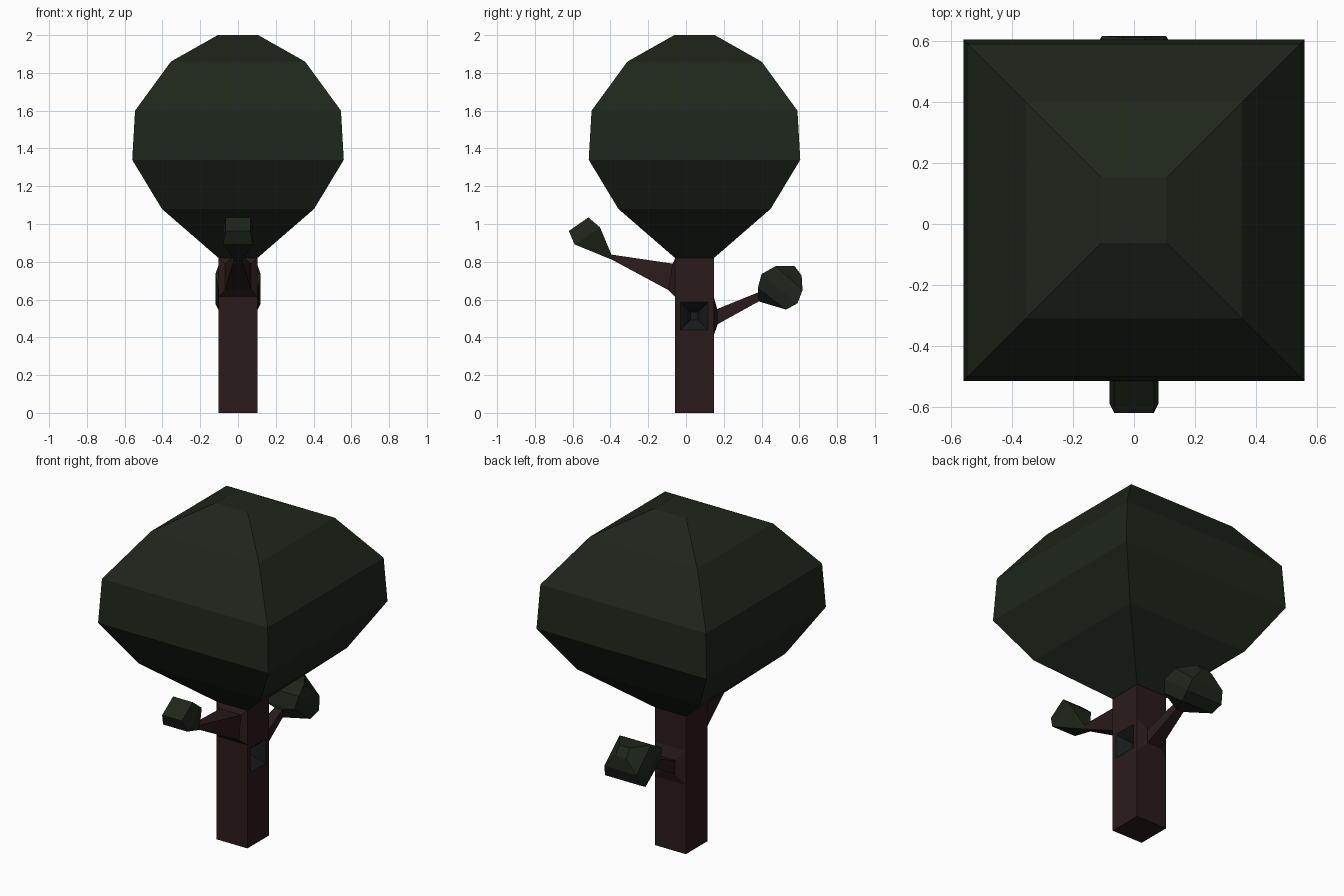
import bpy, bmesh

if "Cube" in bpy.data.objects:
    bpy.data.objects.remove(bpy.data.objects["Cube"])


def material(name, rgb):
    m = bpy.data.materials.new(name)
    m.diffuse_color = (*rgb, 1)
    m.use_nodes = True
    m.node_tree.nodes["Principled BSDF"].inputs["Base Color"].default_value = m.diffuse_color
    return m


bark = material("bark", (0.024, 0.011, 0.011))
leaf = material("leaf", (0.013, 0.019, 0.011))
dark = material("hollow_dark", (0.009, 0.011, 0.012))


def ring(a, b, half):
    """Square section: side-profile points a, b as (y, z), and half width in x."""
    return [(-half, *a), (half, *a), (half, *b), (-half, *b)]


def loft(name, rings, mat, start=True, end=True, skip=None, fix=True):
    bm = bmesh.new()
    vs = [[bm.verts.new(p) for p in r] for r in rings]
    for r0, r1 in zip(vs, vs[1:]):
        for i in range(4):
            if i != skip:
                j = (i + 1) % 4
                bm.faces.new((r0[i], r0[j], r1[j], r1[i]))
    if start:
        bm.faces.new(vs[0][::-1])
    if end:
        bm.faces.new(vs[-1])
    if fix:
        bmesh.ops.recalc_face_normals(bm, faces=bm.faces)
    me = bpy.data.meshes.new(name)
    bm.to_mesh(me)
    bm.free()
    me.materials.append(mat)
    ob = bpy.data.objects.new(name, me)
    bpy.context.collection.objects.link(ob)
    return ob


CY, T = 0.045, 0.102          # trunk centre in y, trunk half width


def level(z, h):
    return ring((CY - h, z), (CY + h, z), h)


# Trunk, right face left open for the hollow
loft("trunk", [level(0, T), level(0.82, T)], bark, skip=1, fix=False)


# Right trunk face with a recessed square hollow
def side(x, y0, y1, z0, z1):
    return [(x, y0, z0), (x, y1, z0), (x, y1, z1), (x, y0, z1)]


def hole(depth, h):
    return side(T - depth, 0.043 - h, 0.043 + h, 0.513 - h, 0.513 + h)


loft("trunk_right_face", [side(T, CY - T, CY + T, 0, 0.82), hole(0, 0.073)],
     bark, start=False, end=False, fix=False)
loft("trunk_hollow", [hole(0, 0.073), hole(0.03, 0.045), hole(0.07, 0.02)],
     dark, start=False, fix=False)

# Main crown
loft("crown", [level(z, h) for z, h in
               [(0.82, 0.103), (1.08, 0.403), (1.34, 0.56),
                (1.60, 0.545), (1.86, 0.355), (2.0, 0.107)]], leaf)

# Front branch and its leaf tuft
front_tip = ring((-0.39, 0.81), (-0.395, 0.838), 0.02)
loft("front_branch", [ring((-0.057, 0.615), (-0.057, 0.82), T),
                      ring((-0.093, 0.65), (-0.07, 0.79), 0.07),
                      front_tip], bark)
loft("front_tuft", [front_tip,
                    ring((-0.59, 0.892), (-0.455, 0.982), 0.08),
                    ring((-0.62, 0.963), (-0.517, 1.035), 0.065)], leaf)

# Back branch and its leaf tuft
back_tip = ring((0.385, 0.59), (0.38, 0.637), 0.025)
loft("back_branch", [ring((0.147, 0.41), (0.147, 0.615), T),
                     ring((0.168, 0.47), (0.165, 0.55), 0.045),
                     back_tip], bark)
loft("back_tuft", [back_tip,
                   ring((0.53, 0.547), (0.38, 0.66), 0.105),
                   ring((0.59, 0.58), (0.40, 0.735), 0.12),
                   ring((0.617, 0.65), (0.475, 0.777), 0.105),
                   ring((0.612, 0.728), (0.575, 0.777), 0.035)], leaf)
